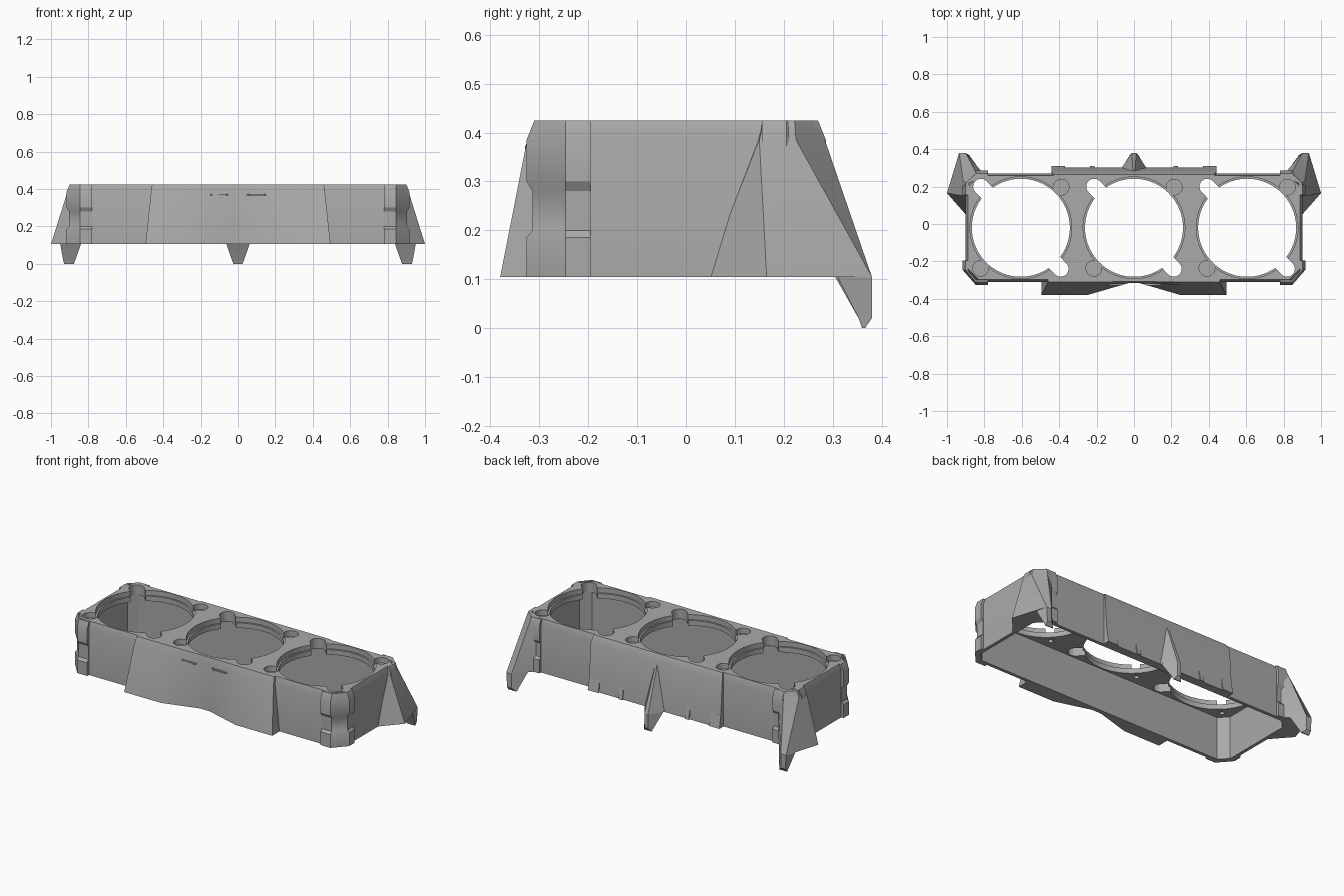
import bpy, bmesh, math
from math import cos, sin, pi

if "Cube" in bpy.data.objects:
    bpy.data.objects.remove(bpy.data.objects["Cube"], do_unlink=True)

grey = bpy.data.materials.new("mid grey plastic")
grey.use_nodes = True
colour = (0.4, 0.4, 0.4, 1)
grey.diffuse_color = colour
grey.node_tree.nodes["Principled BSDF"].inputs["Base Color"].default_value = colour

LOW, EDGE, TOP = 0.105, 0.385, 0.425   # skirt, start of top bevel, top face
YC = -0.02                             # centre line of the casing in y


def loft(name, levels, sx=1, sy=1):
    """Closed solid through stacked outlines [(z, points)], mirrored by sx, sy."""
    bm = bmesh.new()
    rings = [[bm.verts.new((sx * x, YC + sy * (y - YC), z)) for x, y in pts]
             for z, pts in levels]
    n = len(rings[0])
    for a, b in zip(rings, rings[1:]):
        for i in range(n):
            j = (i + 1) % n
            bm.faces.new((a[i], a[j], b[j], b[i]))
    bm.faces.new(rings[0])
    bm.faces.new(rings[-1])
    bmesh.ops.recalc_face_normals(bm, faces=bm.faces)
    mesh = bpy.data.meshes.new(name)
    bm.to_mesh(mesh)
    bm.free()
    mesh.materials.append(grey)
    ob = bpy.data.objects.new(name, mesh)
    bpy.context.collection.objects.link(ob)
    return ob


def activate(ob):
    bpy.ops.object.select_all(action='DESELECT')
    ob.select_set(True)
    bpy.context.view_layer.objects.active = ob


def cut(body, cutter):
    cutter.hide_render = True
    activate(body)
    mod = body.modifiers.new("cut", 'BOOLEAN')
    mod.operation, mod.solver, mod.object = 'DIFFERENCE', 'EXACT', cutter
    bpy.ops.object.modifier_apply(modifier=mod.name)
    bpy.data.objects.remove(cutter, do_unlink=True)


def outline(inset, chamfer=0.06):
    hx, hy, c = 0.9 - inset, 0.29 - inset, chamfer
    quarter = [(hx, hy - c), (hx - c, hy)]
    pts = quarter + [(-x, y) for x, y in reversed(quarter)]
    pts += [(-x, -y) for x, y in pts]
    return [(x, YC + y) for x, y in pts]


def circle(x, y, r, n=48):
    return [(x + r * cos(2 * pi * i / n), y + r * sin(2 * pi * i / n)) for i in range(n)]


def prism(pts, z0, z1):
    return loft("cutter", [(z0, pts), (z1, pts)])


def slot(cx, dx, dy, r=0.042):
    """Round-ended channel from the middle of an opening towards a corner."""
    a = math.atan2(dy, dx)
    pts = [(cx + dx + r * cos(a + t * pi / 12), YC + dy + r * sin(a + t * pi / 12))
           for t in range(-6, 7)]
    for s in (1, -1):
        pts.append((cx - s * r * sin(a), YC + s * r * cos(a)))
    return pts


# Casing: hollow shell, open below, bevelled around the top
casing = loft("casing", [(LOW, outline(0)), (EDGE, outline(0)), (TOP, outline(0.012))])
cut(casing, prism(outline(0.02, 0.05), 0, 0.365))

# Three round openings, each with two slots and two screw recesses
for cx in (-0.605, 0, 0.605):
    cut(casing, prism(circle(cx, YC, 0.262, 96), 0.3, 0.5))
    cut(casing, prism(circle(cx, YC, 0.272, 96), 0.395, 0.5))
    for s in (1, -1):
        cut(casing, prism(slot(cx, -s * 0.213, s * 0.22), 0.3, 0.5))
        x, y = cx + s * 0.215, YC + s * 0.217
        cut(casing, prism(circle(x, y, 0.042), 0.392, 0.5))
        cut(casing, prism(circle(x, y, 0.014, 16), 0.3, 0.382))


# Corner guards, pinched at mid height
def guard(out):
    hx, fy = 0.9 + out, -0.31 - out
    return [(hx, -0.195), (hx, -0.246), (0.846, fy), (0.78, fy),
            (0.78, -0.30), (0.843, -0.30), (0.888, -0.25), (0.888, -0.195)]


profile = [(LOW, 0.016), (0.185, 0.016), (0.2, 0.004), (0.28, 0.004),
           (0.3, 0.016), (EDGE, 0.016), (TOP, 0)]
for sx, side in ((1, "left"), (-1, "right")):
    for sy, end in ((1, "front"), (-1, "back")):
        loft(f"{end}_{side}_corner_guard", [(z, guard(o)) for z, o in profile], sx, sy)

    # Flared wings on the back corners with pointed feet
    loft(f"{side}_wing", [
        (LOW, [(0.89, 0.04), (1.0, 0.165), (0.935, 0.38), (0.9, 0.38),
               (0.80, 0.262), (0.885, 0.22)]),
        (EDGE, [(0.89, 0.147), (0.912, 0.15), (0.912, 0.225), (0.85, 0.284),
                (0.80, 0.264), (0.885, 0.22)]),
        (TOP, [(0.885, 0.155), (0.898, 0.16), (0.898, 0.222), (0.845, 0.268),
               (0.80, 0.258), (0.882, 0.218)])], sx)
    loft(f"{side}_foot", [
        (LOW, [(0.84, 0.31), (0.95, 0.31), (0.935, 0.38), (0.9, 0.38)]),
        (0.02, [(0.87, 0.353), (0.935, 0.353), (0.93, 0.38), (0.9, 0.38)]),
        (0, [(0.877, 0.36), (0.93, 0.36), (0.93, 0.366), (0.877, 0.366)])], sx)

    # Thin ledge over the front flare, and tabs on the back panel
    ledge = [(0.04, -0.31), (0.165, -0.31), (0.14, -0.329), (0.065, -0.329)]
    loft(f"{side}_front_ledge", [(0.366, ledge), (0.374, ledge)], sx)
    for x0, x1 in ((0.21, 0.235), (0.37, 0.44)):
        loft(f"{side}_back_tab", [
            (LOW, [(x0, 0.28), (x1, 0.28), (x1, 0.31), (x0, 0.31)]),
            (0.18, [(x0, 0.28), (x1, 0.28), (x1, 0.296), (x0, 0.296)])], sx)


# Front flare: two swept lobes with a shallow valley between
def flare(half, lobe, valley, back=-0.298):
    right = [(0.03, valley), (0.25, lobe), (half, lobe), (half, back)]
    return [(-x, y) for x, y in reversed(right)] + right


loft("front_flare", [(LOW, flare(0.495, -0.38, -0.316)),
                     (EDGE, flare(0.465, -0.325, -0.316)),
                     (TOP, flare(0.46, -0.31, -0.308))])


# Back panel, central ridge and foot
def strip(w0, y0, w1, y1):
    return [(-w0, y0), (w0, y0), (w1, y1), (-w1, y1)]


loft("back_panel", [(LOW, strip(0.44, 0.26, 0.44, 0.301)),
                    (EDGE, strip(0.44, 0.26, 0.44, 0.282)),
                    (TOP, strip(0.43, 0.255, 0.43, 0.265))])
loft("back_ridge", [(LOW, strip(0.08, 0.28, 0.012, 0.38)),
                    (0.36, strip(0.02, 0.265, 0.006, 0.286))])
loft("back_foot", [(LOW, strip(0.062, 0.305, 0.012, 0.38)),
                   (0.02, strip(0.032, 0.353, 0.012, 0.38)),
                   (0, strip(0.025, 0.36, 0.025, 0.366))])

# Soft shading with crisp edges
for ob in [o for o in bpy.context.collection.objects if o.type == 'MESH']:
    activate(ob)
    bpy.ops.object.shade_smooth_by_angle(angle=math.radians(30))
